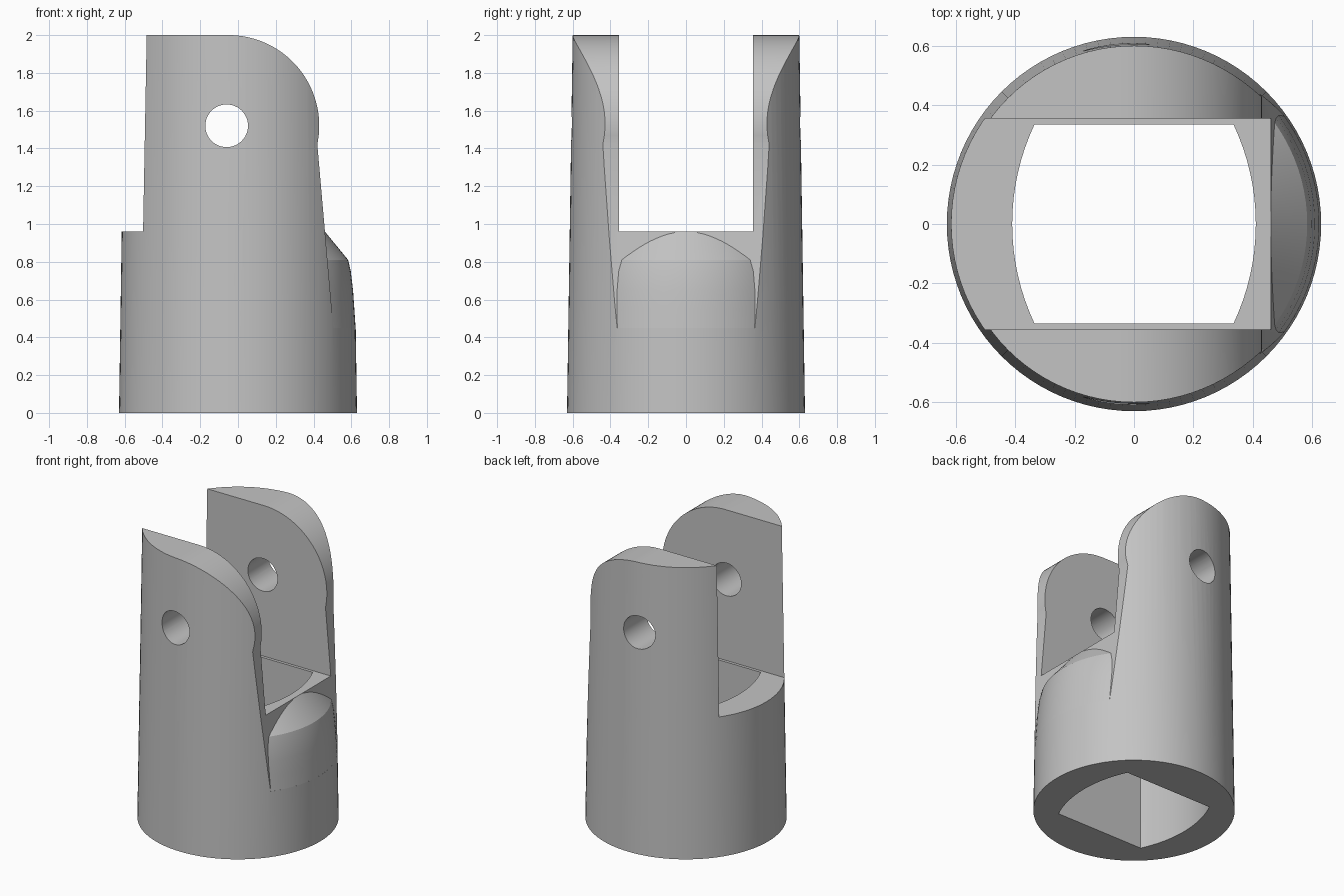
import bpy, bmesh, math

if "Cube" in bpy.data.objects:
    bpy.data.objects.remove(bpy.data.objects["Cube"])

SEG = 96
grey = bpy.data.materials.new("plain grey")
grey.diffuse_color = (0.55, 0.55, 0.55, 1)
grey.use_nodes = True
grey.node_tree.nodes["Principled BSDF"].inputs["Base Color"].default_value = grey.diffuse_color


def make(name, bm):
    bmesh.ops.recalc_face_normals(bm, faces=bm.faces)
    me = bpy.data.meshes.new(name)
    bm.to_mesh(me)
    bm.free()
    ob = bpy.data.objects.new(name, me)
    bpy.context.collection.objects.link(ob)
    me.materials.append(grey)
    return ob


def lathe(name, profile):
    """Closed solid turned around z from (radius, z) points."""
    bm = bmesh.new()
    rings = [[bm.verts.new((r * math.cos(2 * math.pi * i / SEG),
                            r * math.sin(2 * math.pi * i / SEG), z))
              for i in range(SEG)] for r, z in profile]
    for a, b in zip(rings, rings[1:]):
        for i in range(SEG):
            j = (i + 1) % SEG
            bm.faces.new((a[i], a[j], b[j], b[i]))
    bm.faces.new(rings[0])
    bm.faces.new(rings[-1])
    return make(name, bm)


def prism(name, points, direction):
    """Closed outline of 3D points pushed along a direction."""
    bm = bmesh.new()
    face = bm.faces.new([bm.verts.new(p) for p in points])
    new = bmesh.ops.extrude_face_region(bm, geom=[face])["geom"]
    bmesh.ops.translate(bm, vec=direction,
                        verts=[v for v in new if isinstance(v, bmesh.types.BMVert)])
    return make(name, bm)


def combine(target, other, operation):
    mod = target.modifiers.new("cut", "BOOLEAN")
    mod.operation, mod.object, mod.solver = operation, other, "EXACT"
    bpy.context.view_layer.objects.active = target
    bpy.ops.object.modifier_apply(modifier=mod.name)
    bpy.data.objects.remove(other, do_unlink=True)


def arc(cx, cy, r, start, end, n):
    return [(cx + r * math.cos(math.radians(start + (end - start) * i / n)),
             cy + r * math.sin(math.radians(start + (end - start) * i / n)))
            for i in range(n + 1)]


# Tapered outer sleeve
fork = lathe("fork_socket", [(0.63, 0), (0.60, 2)])

# Rounded nose and sloping edge of the two arms
edge = [(-0.05, 2.2)] + arc(-0.05, 1.52, 0.48, 90, -6, 32)
edge += [(0.42, 1.42), (0.505, 0.45), (0.9, 0.45), (0.9, 2.2)]
combine(fork, prism("arm_edge_cutter", [(x, -1, z) for x, z in edge], (0, 2, 0)),
        "DIFFERENCE")

# Bevelled shoulder between the arms
shoulder = [(0.56, 0.38), (0.6228, 0.449), (0.616, 0.55), (0.609, 0.65),
            (0.597, 0.75), (0.583, 0.81), (0.46, 0.96), (0.444, 0.98)]
combine(fork, lathe("shoulder", shoulder), "UNION")

# Slot between the arms
combine(fork, prism("slot_cutter", [(-1, -0.355, 0.96), (1, -0.355, 0.96),
                                    (1, 0.355, 0.96), (-1, 0.355, 0.96)], (0, 0, 2)),
        "DIFFERENCE")

# Bore with two flat and two bowed sides
half = math.degrees(math.asin(0.335 / 0.785))
bow = arc(-0.375, 0, 0.785, -half, half, 16)
bore = bow + [(-x, -y) for x, y in bow]
combine(fork, prism("bore_cutter", [(x, y, -0.5) for x, y in bore], (0, 0, 2)),
        "DIFFERENCE")

# Pin hole through both arms
hole = arc(-0.06, 1.52, 0.113, 0, 360, 48)[:-1]
combine(fork, prism("pin_hole_cutter", [(x, -1, z) for x, z in hole], (0, 2, 0)),
        "DIFFERENCE")

bpy.ops.object.select_all(action="DESELECT")
fork.select_set(True)
bpy.context.view_layer.objects.active = fork
bpy.ops.object.shade_smooth_by_angle(angle=math.radians(25))
